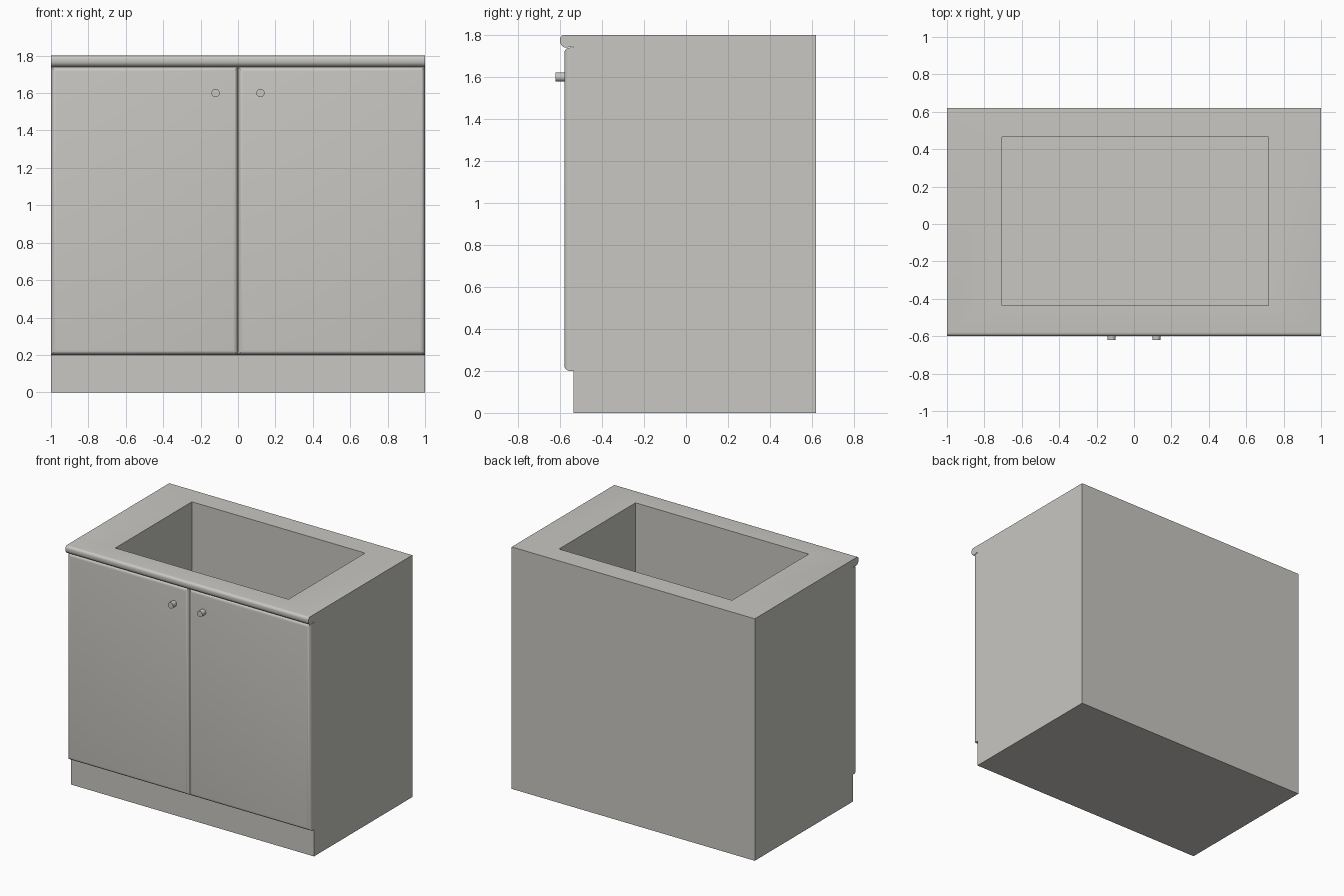
import bpy, bmesh, math
from mathutils import Matrix, Vector

cube = bpy.data.objects.get("Cube")
if cube:
    bpy.data.objects.remove(cube, do_unlink=True)

grey = bpy.data.materials.new("warm_grey")
grey.use_nodes = True
COLOUR = (0.58, 0.57, 0.54, 1)
grey.diffuse_color = COLOUR
grey.node_tree.nodes["Principled BSDF"].inputs["Base Color"].default_value = COLOUR


def finish(name, bm):
    """Turn a bmesh into a named, coloured object."""
    bmesh.ops.recalc_face_normals(bm, faces=bm.faces)
    mesh = bpy.data.meshes.new(name)
    bm.to_mesh(mesh)
    bm.free()
    mesh.materials.append(grey)
    obj = bpy.data.objects.new(name, mesh)
    bpy.context.collection.objects.link(obj)
    return obj


def box(bm, low, high):
    low, high = Vector(low), Vector(high)
    size = Matrix.Diagonal((high - low).to_4d())
    size[3][3] = 1
    bmesh.ops.create_cube(bm, size=1, matrix=Matrix.Translation((low + high) / 2) @ size)


def smooth(obj):
    bpy.ops.object.select_all(action='DESELECT')
    obj.select_set(True)
    bpy.context.view_layer.objects.active = obj
    bpy.ops.object.shade_smooth_by_angle(angle=math.radians(35))


def arc(y, z, radius, start, end, steps=6):
    """Points of a rounded corner in the side profile."""
    angles = [math.radians(start + (end - start) * i / steps) for i in range(steps + 1)]
    return [(y + radius * math.cos(a), z + radius * math.sin(a)) for a in angles]


FRONT, BACK, TOP = -0.535, 0.62, 1.8
DOOR_BOTTOM, DOOR_TOP, DOOR_FRONT = 0.2, 1.74, -0.58

# Cabinet: side profile with rounded worktop lip, swept across the width
profile = [(BACK, 0), (BACK, TOP)]
profile += arc(-0.58, TOP - 0.02, 0.02, 90, 180)
profile += arc(-0.57, 1.77, 0.03, 180, 270)
profile += [(-0.545, 1.745), (FRONT, 1.745), (FRONT, 0)]
bm = bmesh.new()
side = bm.faces.new([bm.verts.new((-1, y, z)) for y, z in profile])
swept = bmesh.ops.extrude_face_region(bm, geom=[side])
bmesh.ops.translate(bm, vec=(2, 0, 0),
                    verts=[v for v in swept["geom"] if isinstance(v, bmesh.types.BMVert)])
cabinet = finish("cabinet_body", bm)

# Sink opening, cut down to the cabinet floor
bm = bmesh.new()
box(bm, (-0.705, -0.435, 0.2), (0.72, 0.465, 2))
cutter = finish("opening_cutter", bm)
cutter.hide_render = True
cut = cabinet.modifiers.new("opening", 'BOOLEAN')
cut.operation = 'DIFFERENCE'
cut.solver = 'EXACT'
cut.object = cutter
bpy.context.view_layer.objects.active = cabinet
bpy.ops.object.modifier_apply(modifier=cut.name)
bpy.data.objects.remove(cutter, do_unlink=True)
smooth(cabinet)

for label, sign in (("left", 1), ("right", -1)):
    # Door with rounded front edges
    bm = bmesh.new()
    inner, outer = sorted((0, sign))
    box(bm, (inner, DOOR_FRONT, DOOR_BOTTOM), (outer, FRONT, DOOR_TOP))
    rim = [e for e in bm.edges if all(v.co.y < DOOR_FRONT + 0.01 for v in e.verts)]
    bmesh.ops.bevel(bm, geom=rim, offset=0.026, segments=5, profile=0.5, affect='EDGES')
    smooth(finish(label + "_door", bm))

    # Round knob
    bm = bmesh.new()
    place = Matrix.Translation((sign * 0.12, -0.596, 1.6)) @ Matrix.Rotation(math.pi / 2, 4, 'X')
    bmesh.ops.create_cone(bm, cap_ends=True, segments=20, radius1=0.022, radius2=0.022,
                          depth=0.05, matrix=place)
    smooth(finish(label + "_knob", bm))
